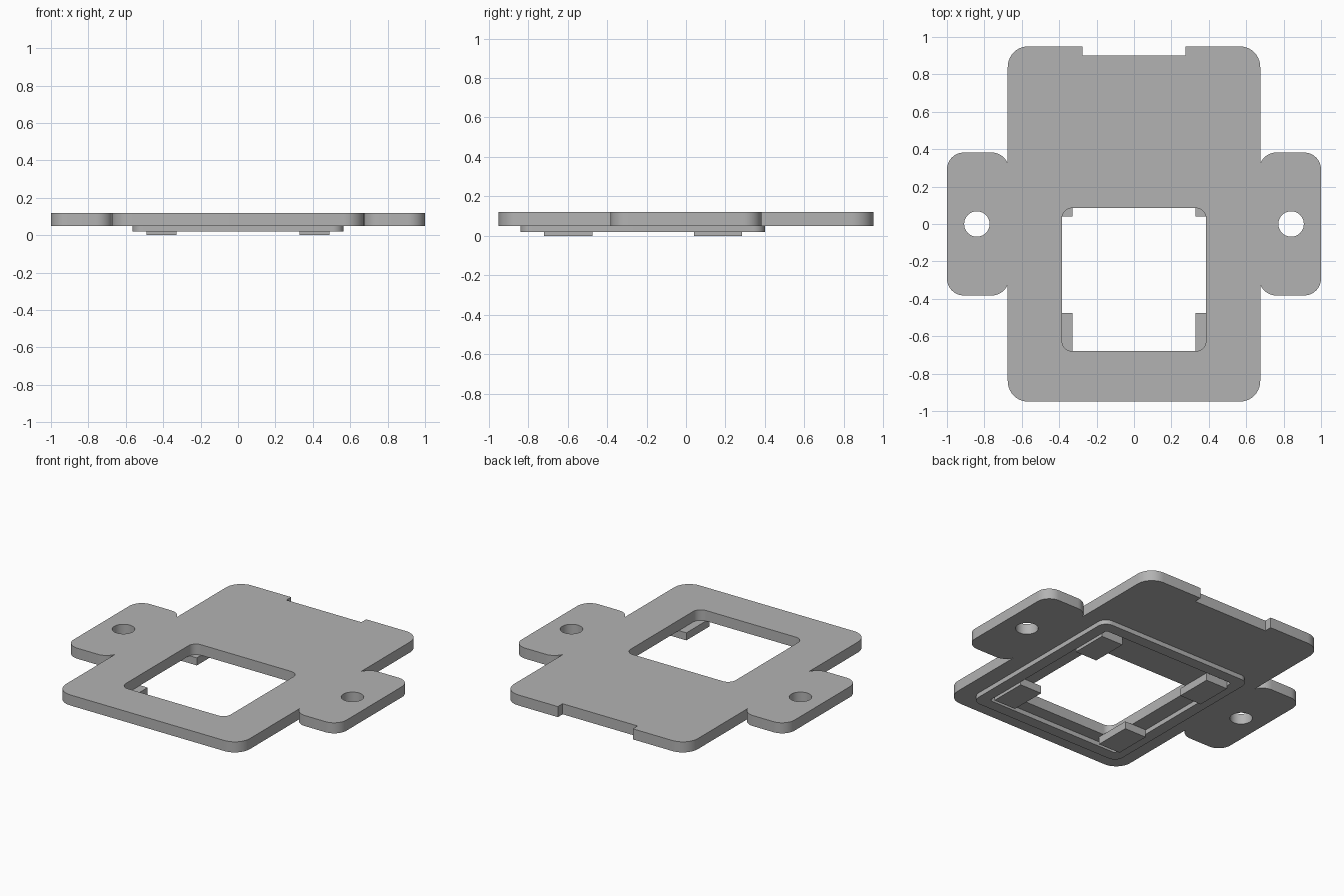
import bpy
import bmesh
from math import sin, cos, radians

cube = bpy.data.objects.get("Cube")
if cube:
    bpy.data.objects.remove(cube, do_unlink=True)

GREY = (0.45, 0.45, 0.45, 1.0)
grey = bpy.data.materials.new("plain grey")
grey.use_nodes = True
grey.diffuse_color = GREY
grey.node_tree.nodes["Principled BSDF"].inputs["Base Color"].default_value = GREY


def arc(cx, cy, r, start, end, steps=10):
    angles = [radians(start + (end - start) * i / steps) for i in range(steps + 1)]
    return [(cx + r * cos(a), cy + r * sin(a)) for a in angles]


def circle(cx, cy, r, count=40):
    return arc(cx, cy, r, 0, 360, count)[:-1]


def rounded_rect(x0, x1, y0, y1, r):
    return (arc(x1 - r, y0 + r, r, -90, 0) + arc(x1 - r, y1 - r, r, 0, 90)
            + arc(x0 + r, y1 - r, r, 90, 180) + arc(x0 + r, y0 + r, r, 180, 270))


def rect(x0, x1, y0, y1):
    return [(x0, y0), (x1, y0), (x1, y1), (x0, y1)]


def slab(name, loops, z0, z1):
    """Fill an outline with holes and extrude it upwards."""
    bm = bmesh.new()
    edges = []
    for loop in loops:
        verts = [bm.verts.new((x, y, z0)) for x, y in loop]
        edges += [bm.edges.new((v, verts[i - 1])) for i, v in enumerate(verts)]
    bmesh.ops.triangle_fill(bm, edges=edges, use_beauty=True, use_dissolve=False)
    result = bmesh.ops.extrude_face_region(bm, geom=bm.faces[:])
    for v in result["geom"]:
        if isinstance(v, bmesh.types.BMVert):
            v.co.z = z1
    bmesh.ops.recalc_face_normals(bm, faces=bm.faces[:])
    mesh = bpy.data.meshes.new(name)
    bm.to_mesh(mesh)
    bm.free()
    mesh.materials.append(grey)
    obj = bpy.data.objects.new(name, mesh)
    bpy.context.collection.objects.link(obj)
    bpy.ops.object.select_all(action="DESELECT")
    obj.select_set(True)
    bpy.context.view_layer.objects.active = obj
    bpy.ops.object.shade_smooth_by_angle(angle=radians(30))
    return obj


# Main plate: right half of the outline with its ear and notch, then mirrored
half = (arc(0.565, -0.84, 0.11, -90, 0)
        + arc(0.76, -0.292, 0.09, -160.8, -90) + arc(0.91, -0.292, 0.09, -90, 0)
        + arc(0.91, 0.292, 0.09, 0, 90) + arc(0.76, 0.292, 0.09, 90, 160.8)
        + arc(0.565, 0.84, 0.11, 0, 90)
        + [(0.275, 0.95), (0.275, 0.9)])
outline = half + [(-x, y) for x, y in reversed(half)]
window = rounded_rect(-0.385, 0.385, -0.68, 0.085, 0.055)
holes = [circle(side * 0.84, 0, 0.068) for side in (-1, 1)]
slab("base_plate", [outline, window] + holes, 0.05, 0.12)

# Raised rim on the underside
slab("underside_rim", [rounded_rect(-0.565, 0.565, -0.84, 0.40, 0.06),
                       rounded_rect(-0.49, 0.49, -0.765, 0.325, 0.02)], 0.02, 0.05)

# Four support pads reaching under the window corners
for side, x0, x1 in (("right", -0.49, -0.33), ("left", 0.33, 0.49)):
    for end, y0, y1 in (("front", -0.72, -0.475), ("back", 0.04, 0.285)):
        slab(f"{end}_{side}_pad", [rect(x0, x1, y0, y1)], 0.0, 0.05)
